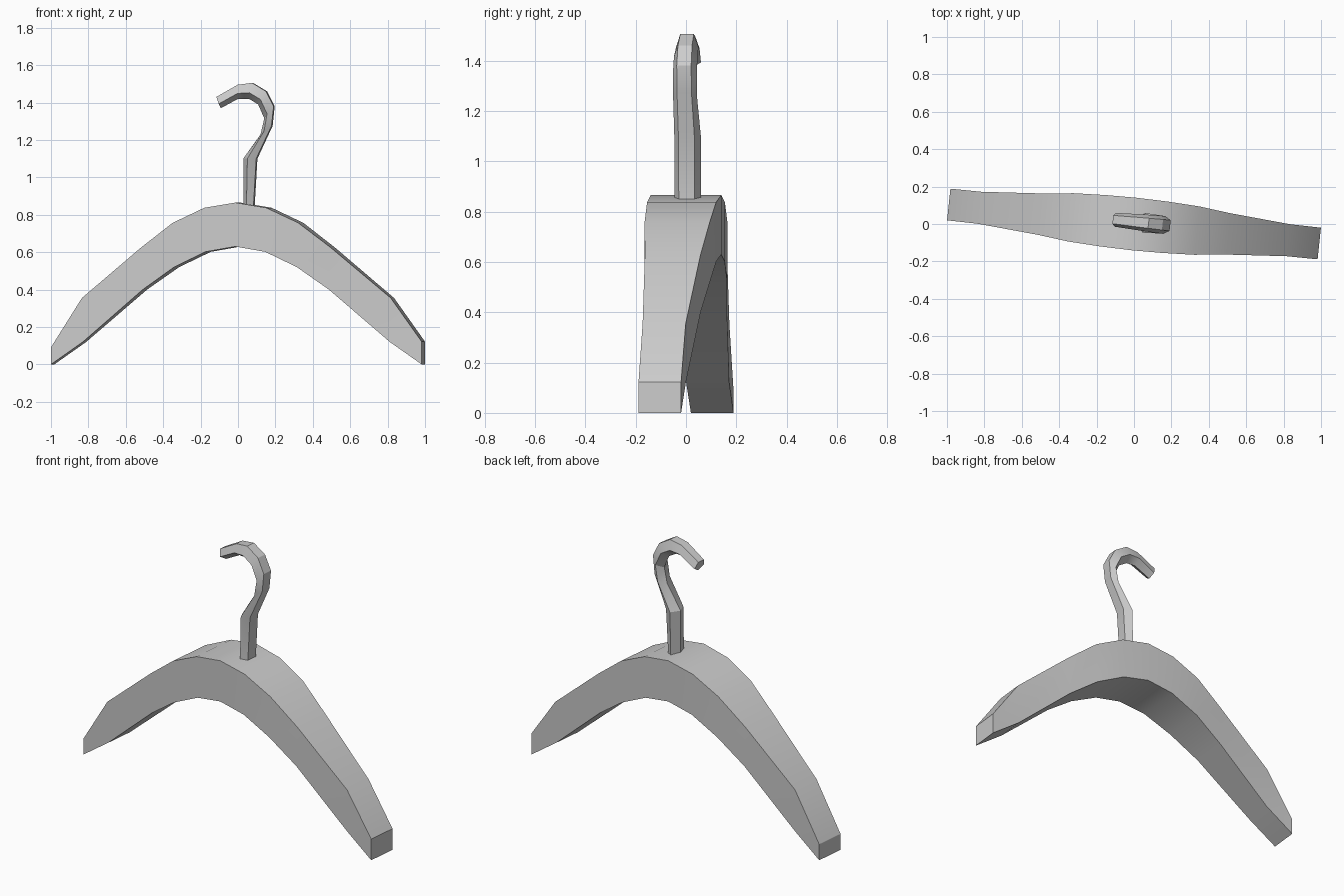
import bpy, bmesh, math

if "Cube" in bpy.data.objects:
    bpy.data.objects.remove(bpy.data.objects["Cube"])

TURN = math.radians(-6)  # whole hanger sits slightly turned about z


def loft(name, rings):
    """Skin a list of equal-sized rings and cap both ends."""
    bm = bmesh.new()
    vs = [[bm.verts.new(p) for p in ring] for ring in rings]
    n = len(vs[0])
    for a, b in zip(vs, vs[1:]):
        for i in range(n):
            j = (i + 1) % n
            bm.faces.new((a[i], a[j], b[j], b[i]))
    bm.faces.new(vs[0])
    bm.faces.new(vs[-1])
    bmesh.ops.recalc_face_normals(bm, faces=bm.faces)
    mesh = bpy.data.meshes.new(name)
    bm.to_mesh(mesh)
    bm.free()
    ob = bpy.data.objects.new(name, mesh)
    bpy.context.collection.objects.link(ob)
    ob.rotation_euler.z = TURN
    bpy.ops.object.select_all(action='DESELECT')
    ob.select_set(True)
    bpy.context.view_layer.objects.active = ob
    bpy.ops.object.shade_smooth_by_angle(angle=math.radians(30))
    return ob


# Shoulder bar: top x, top z, bottom x, bottom z, half width (right half, mirrored)
half = [
    (0.0, 0.865, 0.0, 0.63, 0.141),
    (0.167, 0.837, 0.16, 0.602, 0.138),
    (0.337, 0.757, 0.33, 0.52, 0.13),
    (0.507, 0.627, 0.50, 0.40, 0.111),
    (0.83, 0.355, 0.825, 0.12, 0.086),
    (0.996, 0.122, 0.996, 0.0, 0.085),
]
left = [(-a, b, -c, d, w) for a, b, c, d, w in reversed(half[1:])]
left[0] = (-0.996, 0.092, -0.996, 0.0, 0.085)
loft("shoulder_bar", [
    [(tx, -w, tz), (tx, w, tz), (bx, w, bz), (bx, -w, bz)]
    for tx, tz, bx, bz, w in left + half])

# Hook: outer x, outer z, inner x, inner z, half width; five-sided section
hook = [
    (0.085, 0.845, 0.028, 0.845, 0.053),
    (0.10, 1.10, 0.027, 1.10, 0.053),
    (0.182, 1.275, 0.12, 1.23, 0.048),
    (0.193, 1.38, 0.14, 1.315, 0.048),
    (0.152, 1.46, 0.107, 1.39, 0.047),
    (0.077, 1.505, 0.057, 1.42, 0.045),
    (0.0, 1.495, 0.0, 1.42, 0.042),
    (-0.115, 1.43, -0.093, 1.37, 0.037),
]
rings = []
for ox, oz, ix, iz, w in hook:
    mx, mz = ox + (ix - ox) * 0.62, oz + (iz - oz) * 0.62
    y = 0.012
    rings.append([(ox, y - w * 0.6, oz), (ox, y + w * 0.6, oz),
                  (mx, y + w, mz), (ix, y, iz), (mx, y - w, mz)])
loft("hook", rings)
